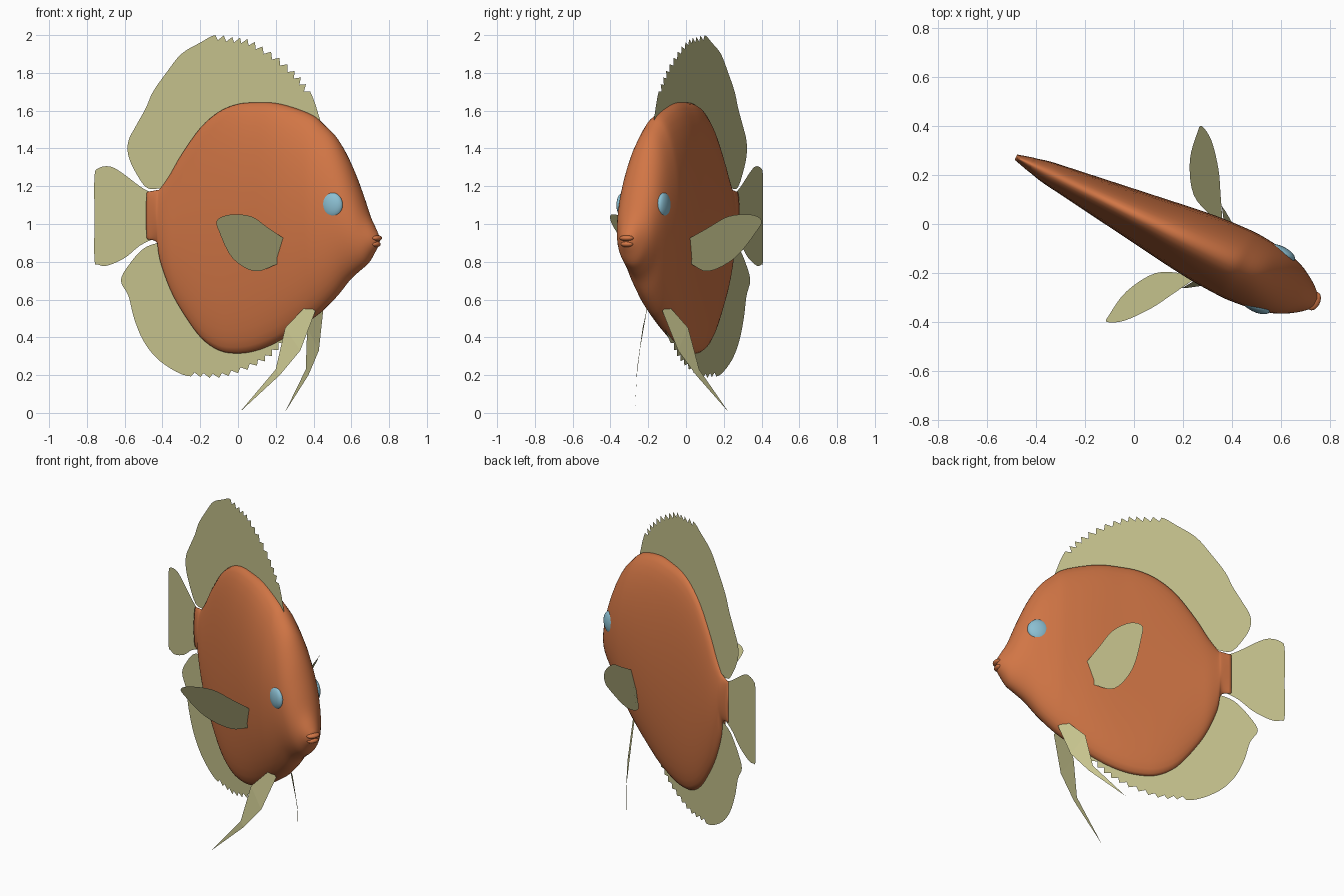
import bpy
import bmesh
from math import sin, cos, pi, radians
from mathutils import Matrix, Vector

default = bpy.data.objects.get("Cube")
if default:
    bpy.data.objects.remove(default, do_unlink=True)

# The fish is laid out along its own length, then turned to face its heading
HEADING = Matrix.Translation((0, 0.04, 0)) @ Matrix.Rotation(radians(-25.8), 4, "Z")
STRETCH = 1 / cos(radians(25.8))


def material(name, colour):
    mat = bpy.data.materials.new(name)
    mat.use_nodes = True
    mat.diffuse_color = (*colour, 1)
    mat.node_tree.nodes["Principled BSDF"].inputs["Base Color"].default_value = (*colour, 1)
    return mat


orange = material("orange skin", (0.64, 0.18, 0.06))
olive = material("pale olive fin", (0.57, 0.55, 0.27))
blue = material("pale blue eye", (0.26, 0.52, 0.64))


def finish(bm, name, mat, smooth=False):
    """Turn a bmesh into a placed, coloured object."""
    mesh = bpy.data.meshes.new(name)
    bm.to_mesh(mesh)
    bm.free()
    mesh.materials.append(mat)
    obj = bpy.data.objects.new(name, mesh)
    bpy.context.collection.objects.link(obj)
    obj.matrix_world = HEADING
    if smooth:
        mesh.shade_smooth()
    return obj


def smooth_path(points, steps):
    """Pass a smooth curve through points of any dimension."""
    pts = [Vector(p) for p in points]
    pts = [pts[0] * 2 - pts[1]] + pts + [pts[-1] * 2 - pts[-2]]
    path = []
    for a, b, c, d in zip(pts, pts[1:], pts[2:], pts[3:]):
        for i in range(steps):
            t = i / steps
            path.append(b + (c - a) * (t / 2)
                        + (a * 2 - b * 5 + c * 4 - d) * (t * t / 2)
                        + (b * 3 - a - c * 3 + d) * (t ** 3 / 2))
    return path + [pts[-2]]


def plate(points, name):
    bm = bmesh.new()
    bm.faces.new([bm.verts.new(p) for p in points])
    return finish(bm, name, olive)


def median_fin(edge, base, name, teeth=None):
    """Flat fin on the centre plane, optionally notched along a range of x."""
    path = smooth_path(edge, 4)
    centre = Vector((0, 1))
    if teeth:
        for i, p in enumerate(path):
            if teeth[0] < p.x < teeth[1] and i % 2:
                path[i] = p.lerp(centre, 0.028) - Vector((0.012, 0))
    path += [Vector(p) for p in base]
    return plate([(p.x * STRETCH, 0, p.y) for p in path], name)


def ellipsoid(name, centre, radii, mat):
    bm = bmesh.new()
    bmesh.ops.create_uvsphere(bm, u_segments=24, v_segments=16, radius=1)
    bm.transform(Matrix.Translation(centre) @ Matrix.Diagonal((*radii, 1)))
    return finish(bm, name, mat, True)


# Body: oval rings given as position, top, bottom and half width
stations = [
    (-.535, 1.17, .92, .012), (-.475, 1.18, .90, .028), (-.455, 1.19, .80, .032),
    (-.40, 1.26, .66, .045), (-.33, 1.37, .54, .055), (-.22, 1.51, .40, .07),
    (-.11, 1.595, .33, .085), (0, 1.635, .315, .10), (.11, 1.643, .33, .115),
    (.22, 1.64, .37, .13), (.33, 1.615, .43, .142), (.44, 1.575, .50, .148),
    (.5, 1.53, .545, .148), (.58, 1.45, .62, .14), (.65, 1.33, .70, .128),
    (.71, 1.19, .75, .108), (.76, 1.06, .79, .08), (.80, .985, .85, .05),
    (.822, .945, .885, .025),
]
SIDES = 40
bm = bmesh.new()
rings = []
for u, top, bottom, width in smooth_path(stations, 4):
    mid, half = (top + bottom) / 2, (top - bottom) / 2
    angles = [2 * pi * k / SIDES for k in range(SIDES)]
    rings.append([bm.verts.new((u, width * cos(a), mid + half * sin(a))) for a in angles])
for r, s in zip(rings, rings[1:]):
    for k in range(SIDES):
        n = (k + 1) % SIDES
        bm.faces.new((r[k], r[n], s[n], s[k]))
bm.faces.new(rings[0])
bm.faces.new(rings[-1])
bmesh.ops.recalc_face_normals(bm, faces=bm.faces)
finish(bm, "body", orange, True)

# Lips
ellipsoid("upper_lip", (.815, 0, .925), (.026, .04, .016), orange)
ellipsoid("lower_lip", (.808, 0, .893), (.026, .036, .016), orange)

# Dorsal fin
median_fin(
    [(-.40, 1.19), (-.48, 1.19), (-.54, 1.27), (-.58, 1.36), (-.58, 1.44), (-.54, 1.52),
     (-.49, 1.61), (-.45, 1.70), (-.38, 1.80), (-.3, 1.90), (-.2, 1.96), (-.12, 2.0),
     (-.03, 1.99), (.05, 1.98), (.13, 1.94), (.22, 1.88), (.3, 1.81), (.36, 1.74),
     (.40, 1.66), (.435, 1.55)],
    [(.3, 1.4), (-.1, 1.3), (-.38, 1.1)], "dorsal_fin", (-.1, .38))

# Anal fin
median_fin(
    [(-.41, .905), (-.5, .87), (-.58, .78), (-.62, .70), (-.58, .62), (-.55, .50),
     (-.50, .38), (-.42, .28), (-.3, .205), (-.2, .19), (-.1, .185), (0, .21),
     (.1, .25), (.18, .30), (.25, .37), (.33, .46)],
    [(.2, .6), (-.1, .6), (-.36, .8)], "anal_fin", (-.24, .24))

# Tail fin
median_fin(
    [(-.46, 1.165), (-.52, 1.2), (-.62, 1.275), (-.68, 1.305), (-.74, 1.295),
     (-.76, 1.25), (-.76, 1.03), (-.76, .81), (-.74, .785), (-.69, .78), (-.6, .82),
     (-.52, .885), (-.44, .925)],
    [(-.42, 1.05)], "tail_fin")

# Paired fins, as outlines on one side
pectoral = [(.347, .115, .91), (.298, .125, .79), (.185, .177, .75), (.11, .296, .82),
            (.088, .412, .96), (.092, .444, 1.02), (.153, .409, 1.05),
            (.23, .316, 1.04), (.285, .223, .98)]
pelvic = [(.433, .06, .57), (.342, .134, .45), (.31, .183, .23), (.144, .275, .005),
          (.33, .174, .2), (.421, .113, .33), (.478, .047, .54)]

for side, name in ((1, "left"), (-1, "right")):
    # Pectoral fin: straight root, rounded blade
    blade = smooth_path(pectoral[1:] + pectoral[:1], 4)
    plate([(u, side * v, z) for u, v, z in blade], name + "_pectoral_fin")

    # Pelvic fin: long folded streamer built as a strip between its two edges
    bm = bmesh.new()
    verts = [bm.verts.new((u, side * v, z)) for u, v, z in pelvic]
    front, back = verts[:3], verts[:3:-1]
    for i in range(2):
        bm.faces.new((front[i], front[i + 1], back[i + 1], back[i]))
    bm.faces.new(verts[2:5])
    finish(bm, name + "_pelvic_fin", olive)

    # Eye
    ellipsoid(name + "_eye", (.608, side * .118, 1.10), (.064, .028, .068), blue)
